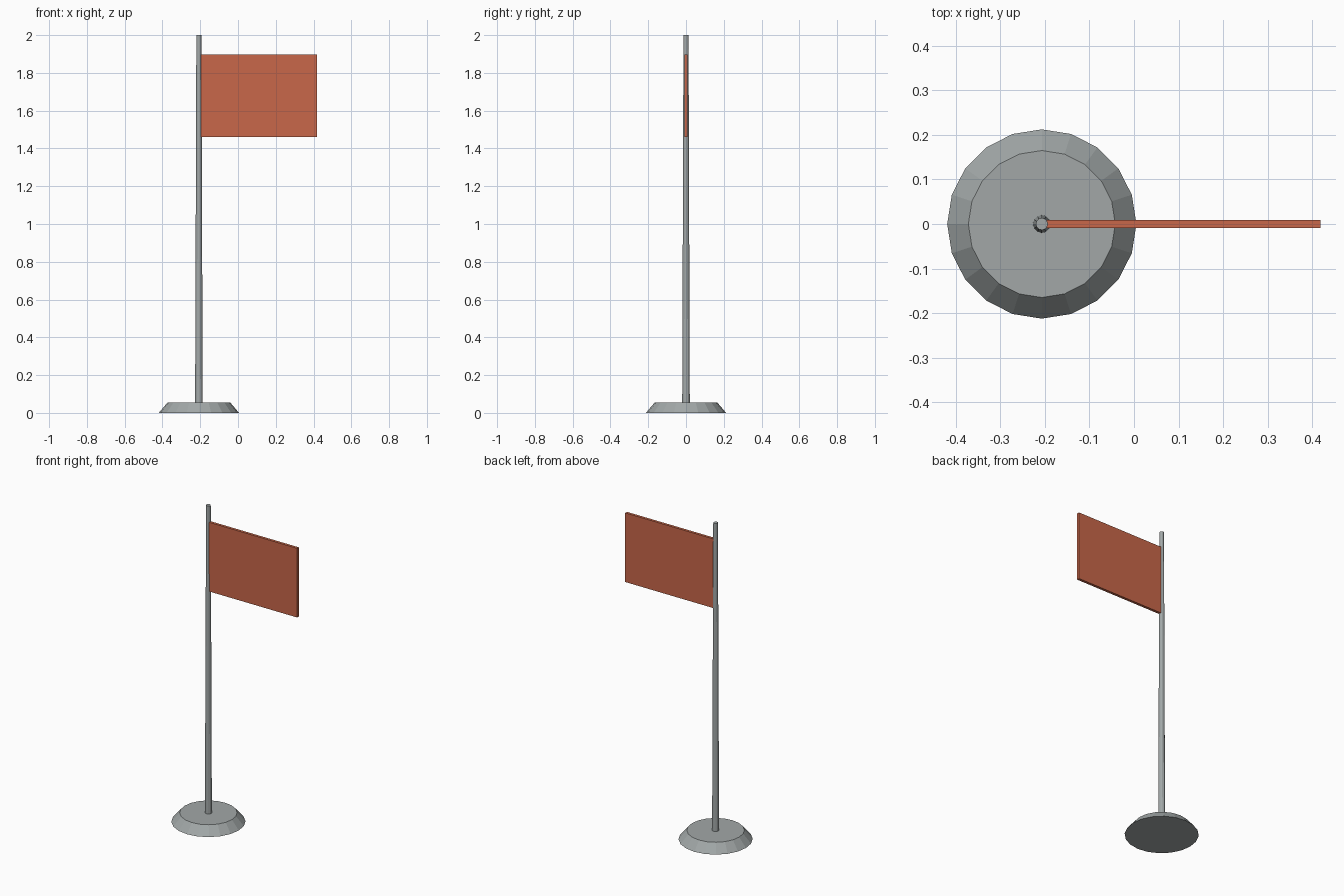
import bpy

cube = bpy.data.objects.get("Cube")
if cube:
    bpy.data.objects.remove(cube, do_unlink=True)

POLE_X = -0.207
BASE_H = 0.056


def material(name, colour):
    mat = bpy.data.materials.new(name)
    mat.use_nodes = True
    mat.diffuse_color = colour
    mat.node_tree.nodes["Principled BSDF"].inputs["Base Color"].default_value = colour
    return mat


def finish(name, mat):
    obj = bpy.context.object
    obj.name = name
    obj.data.materials.append(mat)
    return obj


def tapered(name, mat, sides, r_bottom, r_top, z0, z1):
    """Upright tapered cylinder on the pole axis, with a corner facing +x."""
    bpy.ops.mesh.primitive_cone_add(
        vertices=sides, radius1=r_bottom, radius2=r_top, depth=z1 - z0,
        location=(POLE_X, 0, (z0 + z1) / 2))
    return finish(name, mat)


metal = material("grey metal", (0.36, 0.39, 0.39, 1))
cloth = material("orange red cloth", (0.58, 0.135, 0.067, 1))

# Weighted foot and slim tapered pole
tapered("base", metal, 20, 0.2125, 0.165, 0, BASE_H)
tapered("pole", metal, 12, 0.02, 0.0135, BASE_H, 2)

# Flat rectangular flag, its inner edge sunk into the pole
x0, x1, z0, z1 = -0.197, 0.419, 1.46, 1.897
bpy.ops.mesh.primitive_cube_add(size=1, location=((x0 + x1) / 2, 0, (z0 + z1) / 2))
flag = finish("flag", cloth)
flag.scale = (x1 - x0, 0.017, z1 - z0)
bpy.ops.object.transform_apply(location=False, rotation=False, scale=True)
